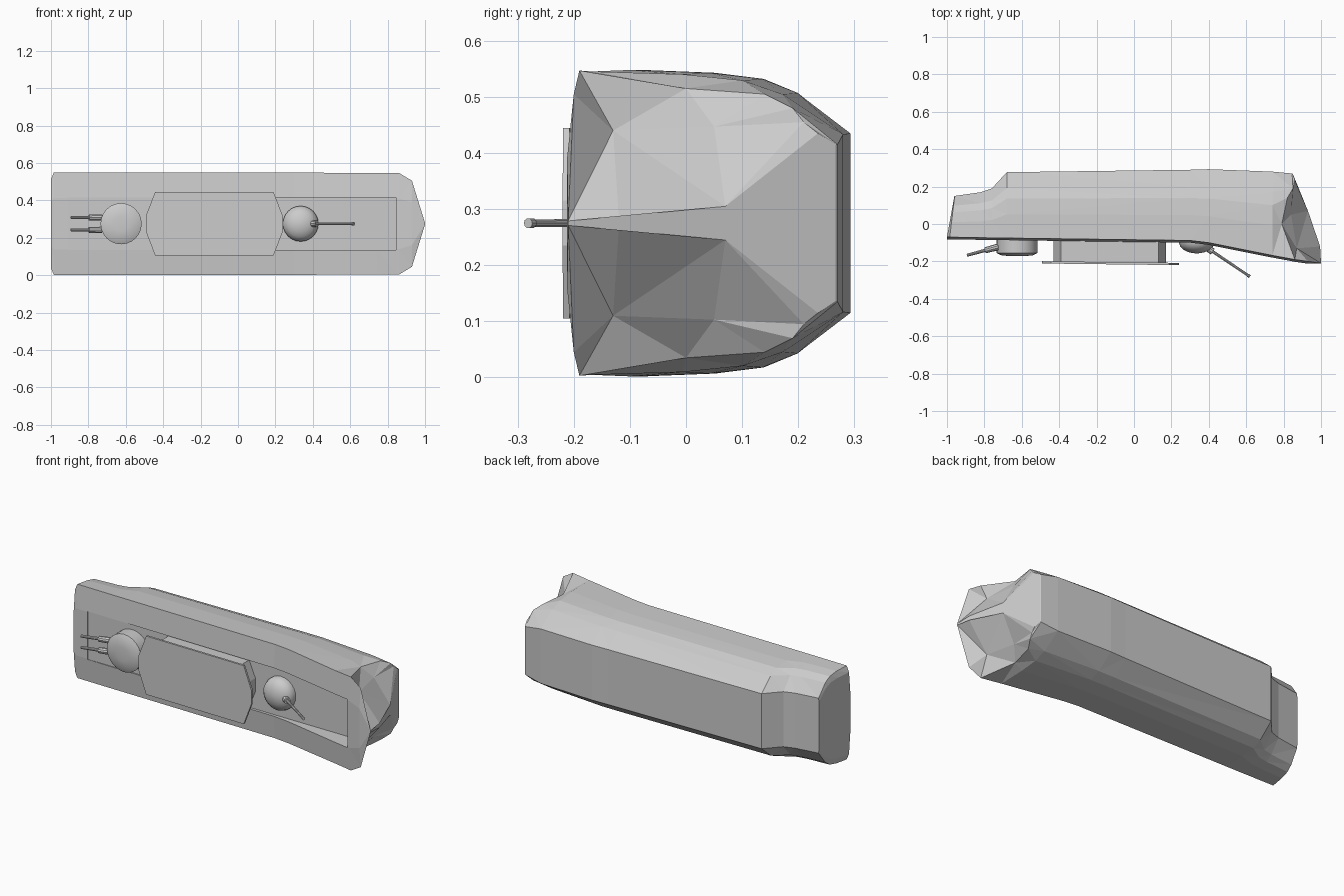
import bpy, bmesh, math
from mathutils import Vector

if "Cube" in bpy.data.objects:
    bpy.data.objects.remove(bpy.data.objects["Cube"])

CZ = 0.275  # height of the hull's plane of symmetry


def make(name, verts, faces):
    bm = bmesh.new()
    vs = [bm.verts.new(v) for v in verts]
    for f in faces:
        bm.faces.new([vs[i] for i in f])
    bmesh.ops.remove_doubles(bm, verts=bm.verts, dist=0.0005)
    bmesh.ops.triangulate(bm, faces=[f for f in bm.faces if len(f.verts) == 4])
    bmesh.ops.recalc_face_normals(bm, faces=bm.faces)
    me = bpy.data.meshes.new(name)
    bm.to_mesh(me)
    bm.free()
    ob = bpy.data.objects.new(name, me)
    bpy.context.collection.objects.link(ob)
    return ob


def loft(name, loops):
    n = len(loops[0])
    faces = [[k * n + i, k * n + (i + 1) % n, (k + 1) * n + (i + 1) % n, (k + 1) * n + i]
             for k in range(len(loops) - 1) for i in range(n)]
    faces += [list(range(n))[::-1], [(len(loops) - 1) * n + i for i in range(n)]]
    return make(name, [p for lp in loops for p in lp], faces)


def smooth(ob, angle=30):
    bpy.ops.object.select_all(action='DESELECT')
    ob.select_set(True)
    bpy.context.view_layer.objects.active = ob
    bpy.ops.object.shade_smooth_by_angle(angle=math.radians(angle))


def lathe(name, start, direction, profile, n):
    # profile: (distance along axis, radius)
    q = Vector(direction).to_track_quat('Z', 'Y')
    loops = [[Vector(start) + q @ Vector((r * math.cos(2 * math.pi * i / n),
                                          r * math.sin(2 * math.pi * i / n), d))
              for i in range(n)] for d, r in profile]
    ob = loft(name, loops)
    smooth(ob)
    return ob


# Hull: half sections from deck edge to keel edge, as (x, y, half width)
SECTION = [(0, .273), (.36, .268), (.6, .257), (.76, .232), (1, .16)]
stations = [(-.985, -.07, .15, 1), (-.82, -.073, .17, 1), (-.76, -.074, .19, 1),
            (-.68, -.075, .277, 1), (.3, -.088, .29, 1), (.4, -.1, .293, 1),
            (.74, -.168, .28, .99)]
columns = []
for x, deck, keel, s in stations:
    columns.append([(x, deck + t * (keel - deck), h * s) for t, h in SECTION])
columns[0] = [(x + (y + .07) * .12, y, h) for x, y, h in columns[0]]
transom = [(-1 + (y + .07) * .18, y, h * .87) for x, y, h in columns[0]]
columns.insert(0, transom)
# Raked, flared bow
columns += [
    [(.86, -.19, .272), (.79, 0, .24), (.82, .14, .23), (.85, .19, .205), (.845, .27, .14)],
    [(.93, -.2, .23), (.87, -.13, .165), (.84, .05, .172), (.855, .21, .18), (.848, .268, .14)],
    [(1, -.21, .004), (.995, -.12, .012), (.93, .07, .03), (.86, .235, .16), (.85, .266, .139)],
]
loops = []
for c in columns:
    x, y, h = c[0]
    rim = min(.14, h * .5)
    half = c[:1] + c[1:]
    deck = [(x, y - .012 * min(1, h / .2), rim)]
    half = deck + half
    loops.append([(px, py, CZ + ph) for px, py, ph in half] +
                 [(px, py, CZ - ph) for px, py, ph in reversed(half)])
hull = loft("hull", loops)

# Sunken deck well, cut into the hull
cut = [[(x, y, z) for y, z in ((-.4, .135), (f, .135), (f, .415), (-.4, .415))]
       for x, f in ((-.91, -.081), (.845, -.084))]
cutter = loft("deck_cutter", cut)
mod = hull.modifiers.new("deck_well", 'BOOLEAN')
mod.operation = 'DIFFERENCE'
mod.solver = 'EXACT'
mod.object = cutter
bpy.context.view_layer.objects.active = hull
bpy.ops.object.modifier_apply(modifier=mod.name)
bpy.data.objects.remove(cutter)


# Deckhouse with chamfered ends and overhanging roof
def octagon(x0, x1, h, cx, hz, y0, slope):
    pts = [(x0, hz), (x0 + cx, h), (x1 - cx, h), (x1, hz),
           (x1, -hz), (x1 - cx, -h), (x0 + cx, -h), (x0, -hz)]
    return [(x, y0 + slope * x, CZ + z) for x, z in pts]


loft("deckhouse", [octagon(-.43, .17, .135, .04, .04, -.075, 0),
                   octagon(-.43, .17, .135, .04, .04, -.207, -.012)])
loft("deckhouse_roof", [octagon(-.493, .24, .17, .05, .04, -.205, -.012),
                        octagon(-.493, .24, .17, .05, .04, -.217, -.012)])

# Twin-barrel turret
lathe("large_turret", (-.625, -.07, CZ), (0, -1, 0),
      [(0, .11), (.085, .11), (.097, .085), (.102, .04), (.102, .001)], 24)
aim = Vector((-.17, -.046, 0)).normalized()
for side in (-1, 1):
    lathe("twin_barrel", (-.70, -.115, CZ + side * .033), aim,
          [(0, .012), (.03, .012), (.03, .018), (.1, .016), (.1, .009), (.2, .008)], 10)

# Domed single-barrel turret
lathe("small_turret", (.335, -.07, CZ), (0, -1, 0),
      [(0, .095), (.03, .095), (.05, .088), (.068, .07), (.08, .045), (.086, .02), (.087, .001)], 24)
aim = Vector((.22, -.148, 0)).normalized()
lathe("single_barrel", (.38, -.12, CZ), aim,
      [(0, .018), (.05, .018), (.05, .008), (.275, .007), (.275, .009), (.289, .009)], 10)
